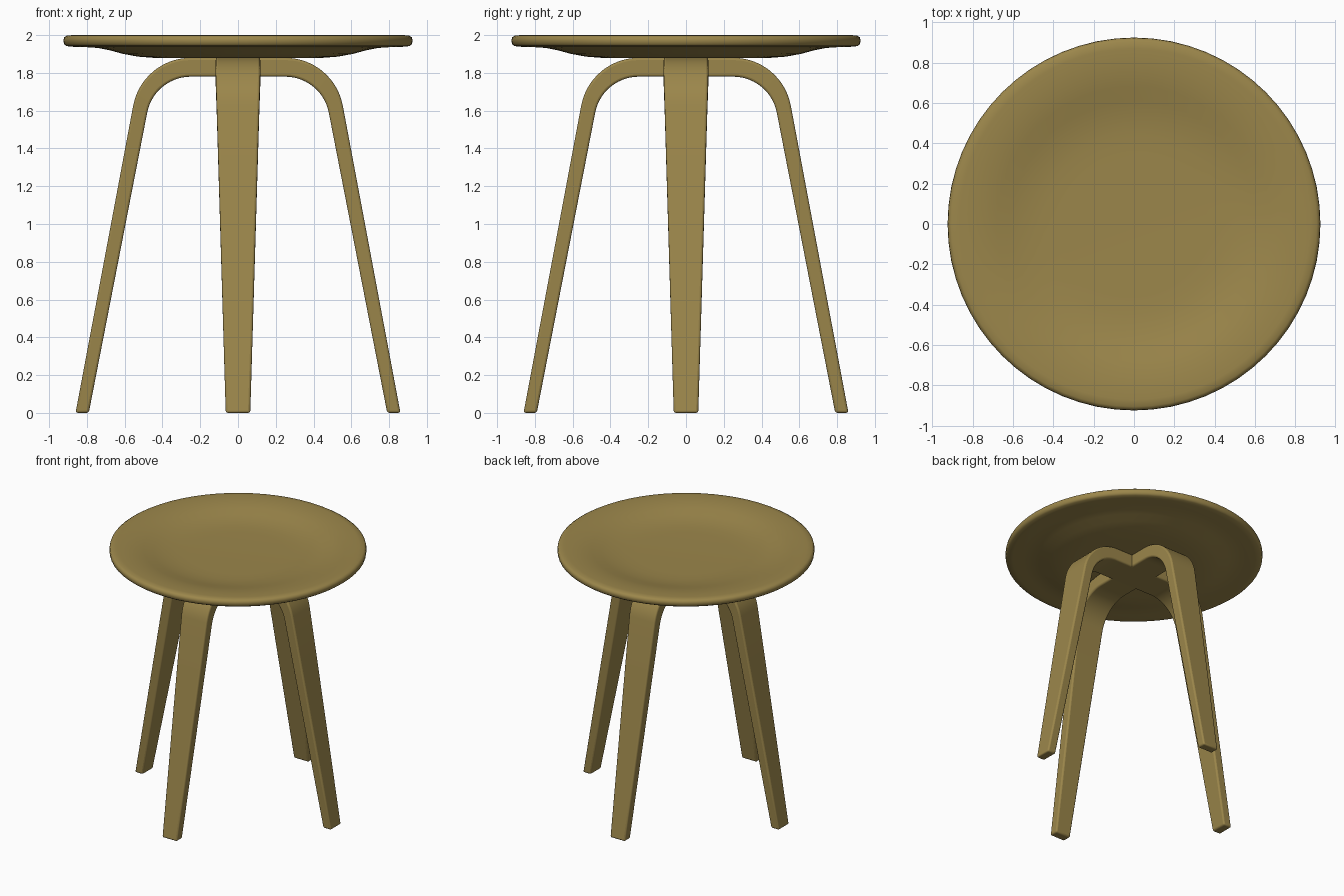
import bpy, bmesh, math

if "Cube" in bpy.data.objects:
    bpy.data.objects.remove(bpy.data.objects["Cube"])

wood = bpy.data.materials.new("wood")
wood.diffuse_color = (0.33, 0.24, 0.07, 1)
wood.use_nodes = True
wood.node_tree.nodes["Principled BSDF"].inputs["Base Color"].default_value = wood.diffuse_color


def make_object(name, bm):
    bmesh.ops.recalc_face_normals(bm, faces=bm.faces[:])
    mesh = bpy.data.meshes.new(name)
    bm.to_mesh(mesh)
    bm.free()
    mesh.materials.append(wood)
    obj = bpy.data.objects.new(name, mesh)
    bpy.context.collection.objects.link(obj)
    bpy.context.view_layer.objects.active = obj
    obj.select_set(True)
    return obj


def smooth(obj, degrees):
    bpy.ops.object.select_all(action='DESELECT')
    obj.select_set(True)
    bpy.context.view_layer.objects.active = obj
    bpy.ops.object.shade_smooth_by_angle(angle=math.radians(degrees))


# Dished seat: (radius, z) profile from top centre, round the rim, to bottom centre
profile = [(0, 1.938), (0.36, 1.938), (0.45, 1.941), (0.53, 1.948), (0.61, 1.963),
           (0.68, 1.980), (0.74, 1.991), (0.80, 1.997), (0.87, 2.0), (0.905, 1.998),
           (0.921, 1.988), (0.924, 1.972), (0.921, 1.952), (0.908, 1.942),
           (0.87, 1.938), (0.80, 1.936), (0.74, 1.932), (0.68, 1.920), (0.61, 1.901),
           (0.53, 1.886), (0.45, 1.880), (0.36, 1.878), (0, 1.878)]
bm = bmesh.new()
verts = [bm.verts.new((r, 0, z)) for r, z in profile]
edges = [bm.edges.new(pair) for pair in zip(verts, verts[1:])]
bmesh.ops.spin(bm, geom=verts + edges, cent=(0, 0, 0), axis=(0, 0, 1),
               angle=2 * math.pi, steps=64)
bmesh.ops.remove_doubles(bm, verts=bm.verts[:], dist=0.0005)
smooth(make_object("seat", bm), 60)


# Bent leg strip: foot, bend, flat middle, mirrored bend and foot
def half_path(foot_x, top_z, radius, steps=14):
    bend = math.radians(79.4)
    pts = [(0.25 + radius * math.sin(bend * i / steps),
            top_z - radius * (1 - math.cos(bend * i / steps))) for i in range(steps + 1)]
    end_x, end_z = pts[-1]
    for t in (0.25, 0.5, 0.75, 1):
        pts.append((end_x + (foot_x - end_x) * t, end_z * (1 - t)))
    return pts


def full_path(*args):
    half = half_path(*args)
    return [(-x, z) for x, z in reversed(half)] + half


def bent_legs(name, angle):
    bm = bmesh.new()
    rings = []
    for outer, inner in zip(full_path(0.86, 1.88, 0.31), full_path(0.79, 1.78, 0.235)):
        ring = []
        for (x, z), side in ((outer, -1), (outer, 1), (inner, 1), (inner, -1)):
            width = 0.065 + 0.053 * min(outer[1] / 1.8, 1)
            ring.append(bm.verts.new((x, side * width, z)))
        rings.append(ring)
    for a, b in zip(rings, rings[1:]):
        for i in range(4):
            j = (i + 1) % 4
            bm.faces.new((a[i], a[j], b[j], b[i]))
    bm.faces.new(rings[0])
    bm.faces.new(rings[-1])
    obj = make_object(name, bm)
    obj.rotation_euler.z = angle
    bevel = obj.modifiers.new("rounded_edges", 'BEVEL')
    bevel.width = 0.012
    bevel.segments = 3
    bevel.limit_method = 'ANGLE'
    bevel.angle_limit = math.radians(40)
    smooth(obj, 40)


bent_legs("side_legs", 0)
bent_legs("front_and_back_legs", math.pi / 2)
